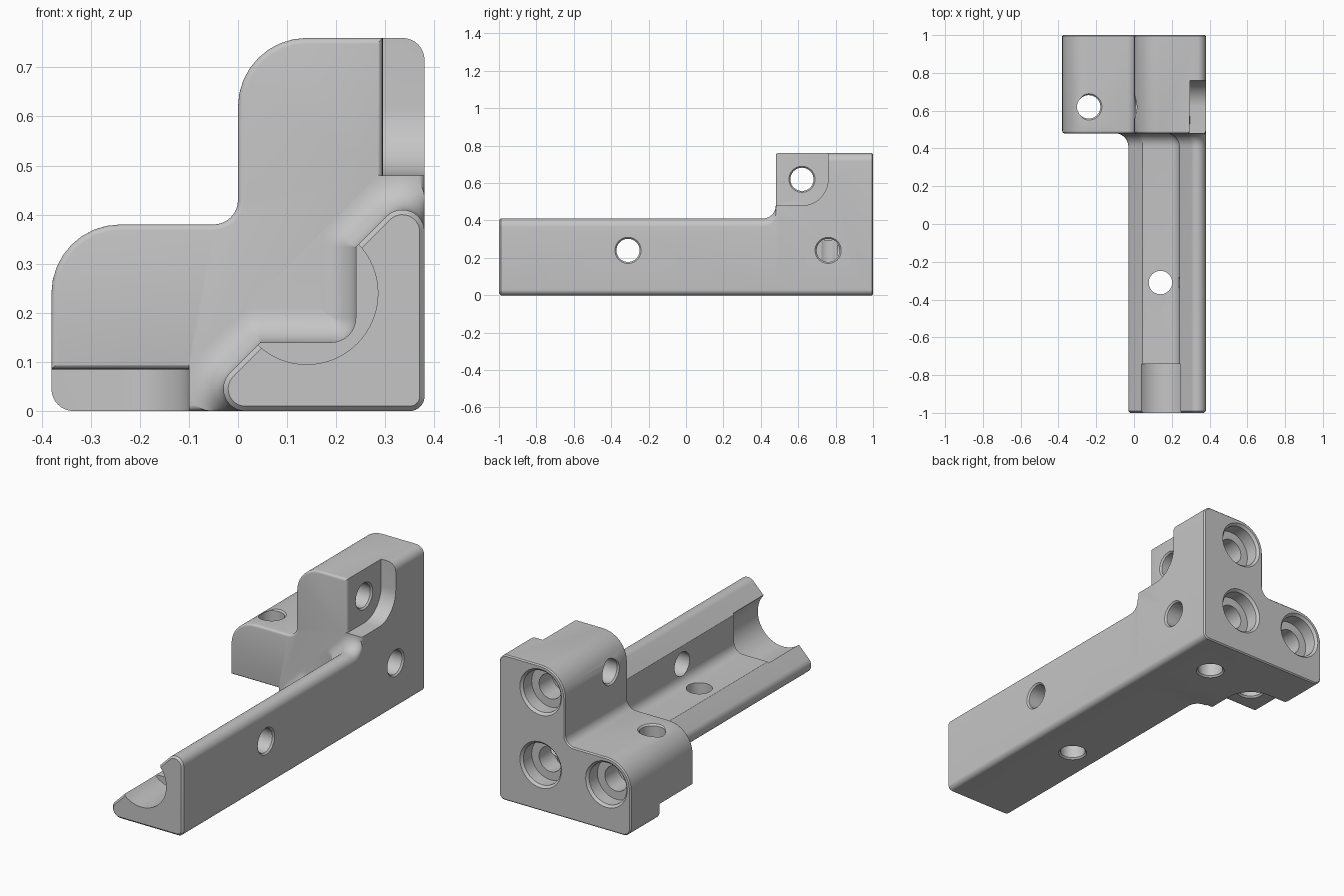
import bpy, bmesh, math
from mathutils import Matrix, Vector

if "Cube" in bpy.data.objects:
    bpy.data.objects.remove(bpy.data.objects["Cube"])

# The bracket is symmetric across a diagonal plane: x <-> 0.38 - z
MIRROR = Matrix(((0, 0, -1, .38), (0, 1, 0, 0), (-1, 0, 0, .38), (0, 0, 0, 1)))
grey = bpy.data.materials.new("plain grey")
grey.diffuse_color = (.56, .56, .56, 1)
grey.use_nodes = True
grey.node_tree.nodes["Principled BSDF"].inputs["Base Color"].default_value = grey.diffuse_color


def section(corners, offs, n=8):
    """Counter-clockwise rounded outline; every edge is moved outward by its offset."""
    k = len(corners)
    P = [Vector(c[:2]) for c in corners]
    D = [(P[(i + 1) % k] - P[i]).normalized() for i in range(k)]
    out = []
    for i in range(k):
        a, b, oa, ob = D[i - 1], D[i], offs[i - 1], offs[i]
        cross = a.x * b.y - a.y * b.x
        corner = P[i] + (a * ob - b * oa) / cross
        convex = cross > 0
        r = corners[i][2] + (min(oa, ob) if convex else -max(oa, ob))
        r = max(r, .001)
        turn = math.atan2(cross, a.dot(b))
        start = corner - a * r * math.tan(abs(turn) / 2)
        centre = start + Vector((-a.y, a.x)) * (r if convex else -r)
        for j in range(n + 1):
            t, v = turn * j / n, start - centre
            c, s = math.cos(t), math.sin(t)
            out.append(centre + Vector((c * v.x - s * v.y, s * v.x + c * v.y)))
    return out


def loft(name, rings, mirrored=False):
    """Solid skinned through rings of 3D points."""
    bm = bmesh.new()
    vs = [[bm.verts.new(p) for p in ring] for ring in rings]
    n = len(vs[0])
    for A, B in zip(vs, vs[1:]):
        for i in range(n):
            bm.faces.new((A[i], A[(i + 1) % n], B[(i + 1) % n], B[i]))
    bm.faces.new(vs[0][::-1])
    bm.faces.new(vs[-1])
    if mirrored:
        bm.transform(MIRROR)
    bm.normal_update()
    if bm.calc_volume(signed=True) < 0:
        bmesh.ops.reverse_faces(bm, faces=bm.faces[:])
    me = bpy.data.meshes.new(name)
    bm.to_mesh(me)
    bm.free()
    me.materials.append(grey)
    ob = bpy.data.objects.new(name, me)
    bpy.context.collection.objects.link(ob)
    return ob


def combine(target, tool, op):
    m = target.modifiers.new(op, 'BOOLEAN')
    m.operation, m.solver, m.object = op, 'EXACT', tool
    bpy.context.view_layer.objects.active = target
    bpy.ops.object.modifier_apply(modifier=m.name)
    bpy.data.objects.remove(tool)


def drill(origin, axis, steps, mirrored=False, n=40):
    """Stepped round hole; steps are (distance along axis, radius)."""
    rings = []
    for d, r in steps:
        ring = []
        for i in range(n):
            c, s = r * math.cos(2 * math.pi * i / n), r * math.sin(2 * math.pi * i / n)
            p = Vector((d, c, s)) if axis == 'x' else Vector((c, d, s))
            ring.append(p + Vector(origin))
        rings.append(ring)
    combine(bracket, loft("hole_cutter", rings, mirrored), 'DIFFERENCE')


# L-shaped end block with softened front and back rims
block_corners = [(-.38, 0, .045), (.38, 0, .03), (.38, .76, .045),
                 (0, .76, .14), (0, .38, .05), (-.38, .38, .14)]
quarter = [i * math.pi / 8 for i in range(5)]
rims = [(.48 + .012 * (1 - math.cos(a)), -.012 * (1 - math.sin(a))) for a in quarter]
rims += [(.994, 0), (1, -.006)]
bracket = loft("corner_bracket", [[(p.x, y, p.y) for p in section(block_corners, [o] * 6)]
                                  for y, o in rims])


# Side notches with a rounded rear corner and a rounded front lip
def notch_ring(x, y1, r):
    c = [(.3, .48, .001), (y1, .48, r), (y1, .9, .001), (.3, .9, .001)]
    return [(x, p.x, p.y) for p in section(c, [0] * 4, 12)]


notch = [notch_ring(.281 + .014 * math.sin(a), .479 + .015 * (1 - math.cos(a)), .001)
         for a in quarter]
notch += [notch_ring(.2955, .76, .14), notch_ring(.5, .76, .14)]
for mirrored in (False, True):
    combine(bracket, loft("notch_cutter", notch, mirrored), 'DIFFERENCE')

# Long angle-section arm, flaring into the block
arm_corners = [(-.03, 0, .045), (.38, 0, .03), (.38, .41, .045), (.316, .41, .045),
               (.24, .334, 0), (.24, .14, .05), (.046, .14, 0), (-.03, .064, .045)]
R = .0695
stations = [(-1, -.01, -.01), (-.99, 0, 0)]
stations += [(.41 + .07 * math.sin(a), R * (1 - math.cos(a)), 0)
             for a in [i * math.pi / 16 for i in range(9)]]
stations.append((.5, R, 0))
arm = loft("angle_arm", [[(p.x, y, p.y) for p in section(arm_corners, [o, o] + [d] * 6)]
                         for y, d, o in stations])
combine(bracket, arm, 'UNION')

# Round seat at the free end of the arm
drill((.14, 0, .24), 'y', [(-1.1, .145), (-.74, .145)], n=64)

# Cross holes, each repeated across the diagonal
h, c = .062, .07
for mirrored in (False, True):
    drill((0, -.31, .24), 'x', [(.1, h), (.372, h), (.38, c), (.45, c)], mirrored)
    drill((0, .76, .24), 'x', [(.09, h), (.372, h), (.38, c), (.45, c)], mirrored)
    drill((0, .62, .62), 'x', [(-.1, c), (0, c), (.008, h), (.287, h), (.2955, c), (.34, c)],
          mirrored)

# Counterbored holes in the back face
for x, z in ((.14, .24), (.14, .62), (-.24, .24)):
    drill((x, 0, z), 'y', [(.81, .065), (.92, .065), (.92, .108), (.988, .108),
                           (1, .12), (1.1, .12)])

bpy.ops.object.select_all(action='DESELECT')
bracket.select_set(True)
bpy.context.view_layer.objects.active = bracket
bpy.ops.object.shade_smooth_by_angle(angle=math.radians(32))
